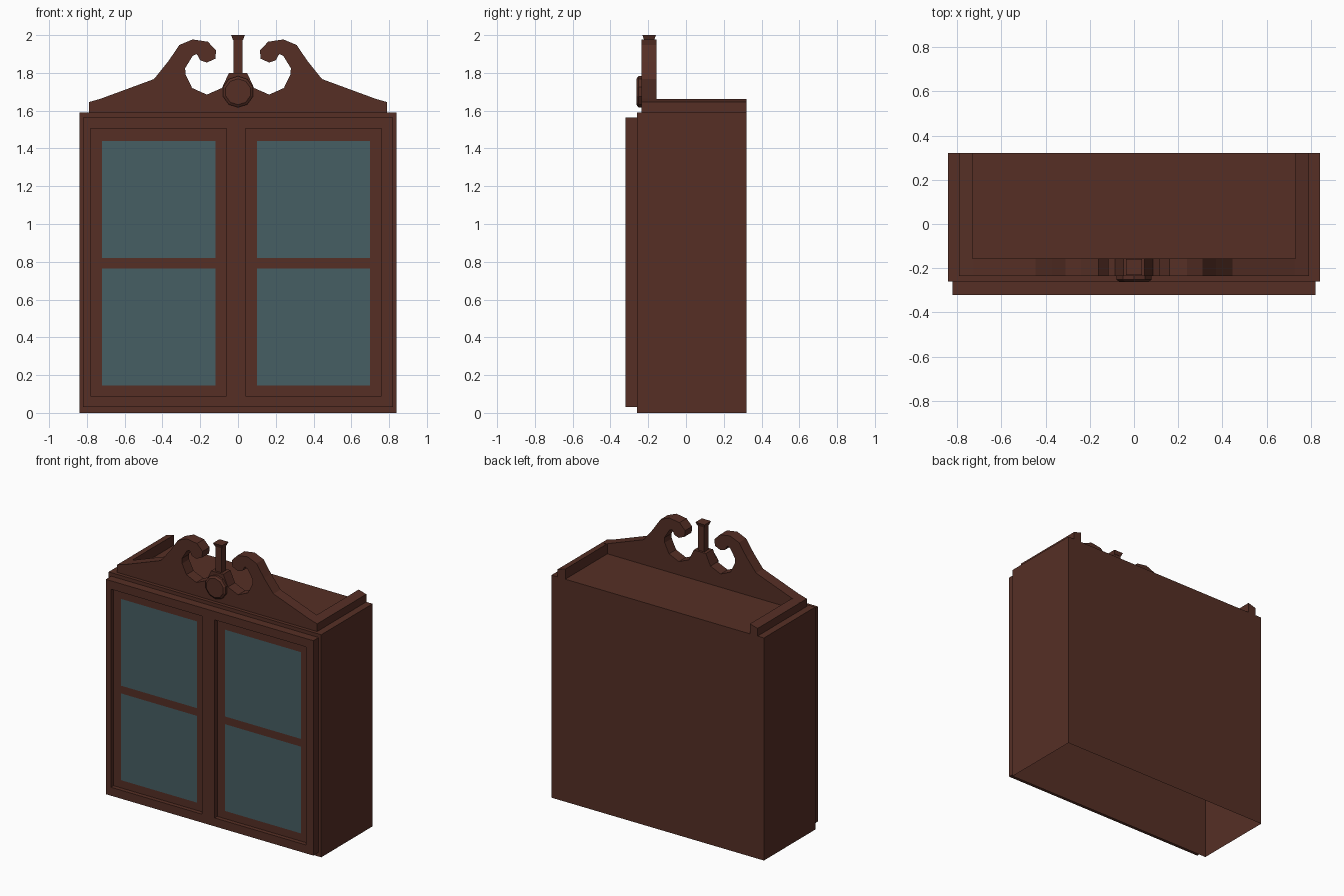
import bpy, bmesh

if "Cube" in bpy.data.objects:
    bpy.data.objects.remove(bpy.data.objects["Cube"])


def material(name, rgb):
    m = bpy.data.materials.new(name)
    m.use_nodes = True
    m.diffuse_color = (*rgb, 1)
    m.node_tree.nodes["Principled BSDF"].inputs["Base Color"].default_value = (*rgb, 1)
    return m


WOOD = material("dark red wood", (0.092, 0.028, 0.0185))
GLASS = material("blue grey glass", (0.061, 0.112, 0.127))


def finish(name, bm, mats=(WOOD,)):
    mesh = bpy.data.meshes.new(name)
    bm.to_mesh(mesh)
    bm.free()
    for m in mats:
        mesh.materials.append(m)
    obj = bpy.data.objects.new(name, mesh)
    bpy.context.collection.objects.link(obj)
    return obj


def box(x0, x1, y0, y1, z0, z1):
    bm = bmesh.new()
    bmesh.ops.create_cube(bm, size=1)
    for v in bm.verts:
        v.co = (x1 if v.co.x > 0 else x0, y1 if v.co.y > 0 else y0, z1 if v.co.z > 0 else z0)
    return bm


def prism(name, outline, y0, y1):
    """Extrude an x-z outline along y."""
    bm = bmesh.new()
    face = bm.faces.new([bm.verts.new((x, y0, z)) for x, z in outline])
    ext = bmesh.ops.extrude_face_region(bm, geom=[face])["geom"]
    for v in ext:
        if isinstance(v, bmesh.types.BMVert):
            v.co.y = y1
    bmesh.ops.recalc_face_normals(bm, faces=bm.faces)
    return finish(name, bm)


def panel(xs, zs, y):
    """Flat grid facing the front, with lines at the given positions."""
    bm = bmesh.new()
    rows = [[bm.verts.new((x, y, z)) for x in xs] for z in zs]
    for a, b in zip(rows, rows[1:]):
        for i in range(len(xs) - 1):
            bm.faces.new((a[i], a[i + 1], b[i + 1], b[i]))
    return bm


# Cabinet carcass, open underneath
bm = box(-0.84, 0.84, -0.26, 0.32, 0, 1.59)
bmesh.ops.delete(bm, geom=[f for f in bm.faces if f.normal.z < -0.5], context="FACES")
finish("cabinet_body", bm)

# Raised front frame with two door openings
bm = panel((-0.82, -0.78, -0.06, 0.04, 0.76, 0.82), (0.03, 0.09, 1.505, 1.565), -0.32)
bm.faces.ensure_lookup_table()
bmesh.ops.delete(bm, geom=[bm.faces[6], bm.faces[8]], context="FACES")
frame = finish("front_frame", bm)
solid = frame.modifiers.new("thickness", "SOLIDIFY")
solid.thickness = 0.06
solid.offset = -1

# Recessed doors, each with two panes
for name, x in (("right_door", -0.42), ("left_door", 0.40)):
    bm = panel((x - 0.36, x - 0.30, x + 0.30, x + 0.36),
               (0.09, 0.145, 0.765, 0.82, 1.44, 1.505), -0.29)
    bm.faces.ensure_lookup_table()
    for pane in (4, 10):
        bm.faces[pane].material_index = 1
    finish(name, bm, (WOOD, GLASS))

# Scrolled crest with central plinth
half = [(0.79, 1.59), (0.79, 1.645), (0.725, 1.664), (0.445, 1.767), (0.37, 1.86),
        (0.31, 1.948), (0.24, 1.977), (0.16, 1.965), (0.116, 1.92), (0.12, 1.875),
        (0.165, 1.855), (0.2, 1.867), (0.218, 1.9), (0.24, 1.89), (0.28, 1.825),
        (0.277, 1.79), (0.243, 1.72), (0.165, 1.685), (0.085, 1.72), (0.048, 1.8)]
prism("crest", half + [(-x, z) for x, z in reversed(half)], -0.235, -0.155)

# Side rails on top, with sloping upper face
for name, s in (("left_top_rail", 1), ("right_top_rail", -1)):
    prism(name, [(s * x, z) for x, z in
                 ((0.79, 1.59), (0.79, 1.645), (0.73, 1.662), (0.73, 1.59))], -0.155, 0.32)

# Finial post with flared cap
finish("finial_post", box(-0.025, 0.025, -0.22, -0.17, 1.8, 1.98))
bm = box(-0.036, 0.036, -0.231, -0.159, 1.975, 2.0)
for v in bm.verts:
    if v.co.z < 1.99:
        v.co.x *= 0.75
        v.co.y = -0.195 + (v.co.y + 0.195) * 0.75
finish("finial_cap", bm)

# Round medallion with bevelled rim
bm = bmesh.new()
bmesh.ops.create_circle(bm, cap_ends=True, segments=10, radius=0.083)
face = bm.faces[:][0]
for y, scale in ((0.017, 1), (0.027, 0.83)):
    face = bmesh.ops.extrude_discrete_faces(bm, faces=[face])["faces"][0]
    for v in face.verts:
        v.co.z = y
        v.co.x *= scale
        v.co.y *= scale
for v in bm.verts:
    v.co = (v.co.x, -0.235 - v.co.z, 1.70 + v.co.y)
bmesh.ops.recalc_face_normals(bm, faces=bm.faces)
finish("medallion", bm)
